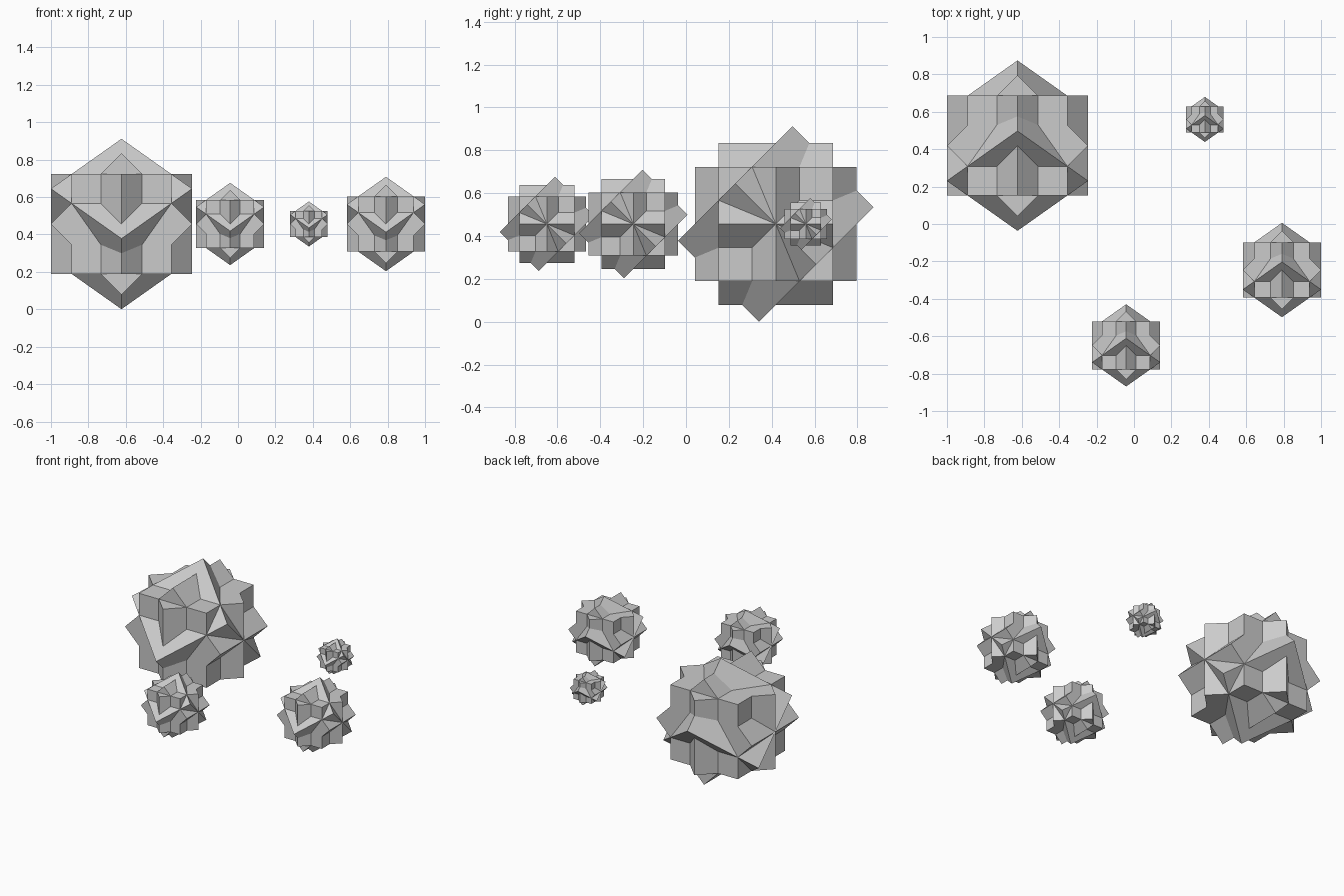
import bpy, bmesh
from math import radians
from mathutils import Matrix, Vector

if "Cube" in bpy.data.objects:
    bpy.data.objects.remove(bpy.data.objects["Cube"])

def rot(deg, axis):
    return Matrix.Rotation(radians(deg), 4, axis)

# Orientations of the four interlocking cubes in each cluster
TURNS = [
    Matrix.Identity(4),
    rot(45, 'Z'),
    rot(45, 'Y'),
    rot(45, 'X') @ rot(45, 'Z'),
]

def cube_cluster(name, center, half):
    bm = bmesh.new()
    for turn in TURNS:
        bmesh.ops.create_cube(bm, size=2 * half, matrix=turn)
    mesh = bpy.data.meshes.new(name)
    bm.to_mesh(mesh)
    bm.free()
    obj = bpy.data.objects.new(name, mesh)
    obj.location = Vector(center)
    bpy.context.collection.objects.link(obj)

# Four rocks floating at one height: centre x, y and cube half-side
Z = 0.456
ROCKS = {
    "large_rock": (-0.623, 0.419, 0.2668),
    "medium_rock": (0.791, -0.246, 0.1478),
    "small_rock": (-0.042, -0.649, 0.1287),
    "tiny_rock": (0.379, 0.559, 0.0705),
}
for name, (x, y, half) in ROCKS.items():
    cube_cluster(name, (x, y, Z), half)
